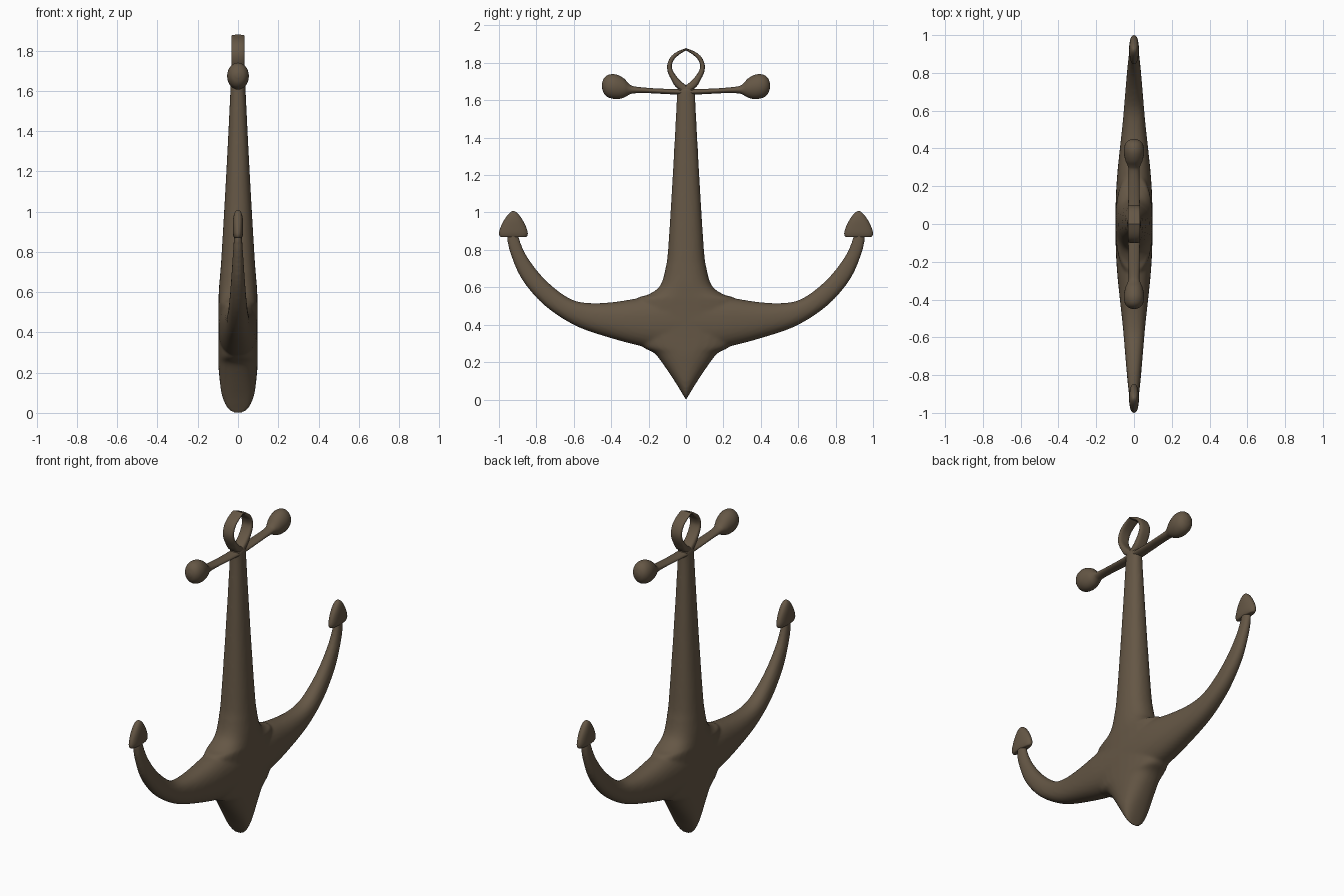
import bpy, bmesh, math
from mathutils import Vector

if "Cube" in bpy.data.objects:
    bpy.data.objects.remove(bpy.data.objects["Cube"])

mat = bpy.data.materials.new("aged_iron")
mat.diffuse_color = (0.13, 0.095, 0.06, 1)
mat.use_nodes = True
mat.node_tree.nodes["Principled BSDF"].inputs["Base Color"].default_value = mat.diffuse_color


def spline(p0, p1, p2, p3, t):
    return 0.5 * (2 * p1 + (p2 - p0) * t + (2 * p0 - 5 * p1 + 4 * p2 - p3) * t * t
                  + (3 * p1 - p0 - 3 * p2 + p3) * t ** 3)


def loft(bm, secs, power=2.3, n=28, steps=4):
    """Skin sections (y1, z1, y2, z2, half depth): edge points in the YZ plane."""
    vs = [Vector(s) for s in secs]
    fine = []
    for i in range(len(vs) - 1):
        a, d = vs[max(i - 1, 0)], vs[min(i + 2, len(vs) - 1)]
        fine += [spline(a, vs[i], vs[i + 1], d, k / steps) for k in range(steps)]
    fine.append(vs[-1])
    rings = []
    for y1, z1, y2, z2, h in fine:
        ring = []
        for k in range(n):
            a = 2 * math.pi * k / n
            c, s = math.cos(a), math.sin(a)
            c = math.copysign(abs(c) ** (2 / power), c)
            s = math.copysign(abs(s) ** (2 / power), s)
            ring.append(bm.verts.new((h * s, (y1 + y2) / 2 + c * (y2 - y1) / 2,
                                      (z1 + z2) / 2 + c * (z2 - z1) / 2)))
        rings.append(ring)
    for r, q in zip(rings, rings[1:]):
        for k in range(n):
            m = (k + 1) % n
            bm.faces.new((r[k], r[m], q[m], q[k]))
    bm.faces.new(rings[0][::-1])
    bm.faces.new(rings[-1])


def finish(name, bm, angle=50):
    bmesh.ops.remove_doubles(bm, verts=bm.verts, dist=1e-5)
    bmesh.ops.recalc_face_normals(bm, faces=bm.faces)
    me = bpy.data.meshes.new(name)
    bm.to_mesh(me)
    bm.free()
    ob = bpy.data.objects.new(name, me)
    bpy.context.collection.objects.link(ob)
    me.materials.append(mat)
    bpy.ops.object.select_all(action='DESELECT')
    ob.select_set(True)
    bpy.context.view_layer.objects.active = ob
    bpy.ops.object.shade_smooth_by_angle(angle=math.radians(angle))
    return ob


def mirrored(half):
    """Add the -y side to a list of sections running outward from y = 0."""
    return [(-a, b, -c, d, h) for a, b, c, d, h in half[:0:-1]] + half


# Shank with flared root and pointed crown: z, half width, half depth
shank = [(0, .002, .025), (.012, .008, .042), (.04, .025, .063), (.1, .062, .083),
         (.2, .13, .095), (.25, .172, .098), (.29, .24, .098), (.4, .28, .098),
         (.53, .27, .098), (.56, .205, .097), (.59, .155, .096), (.63, .128, .094),
         (.7, .11, .088), (.8, .096, .081), (1.2, .071, .058), (1.6, .05, .038),
         (1.65, .052, .036), (1.67, .045, .034)]
# Arms: top edge y, z, bottom edge y, z, half depth
arms = [(0, .58, 0, .26, .098), (.12, .565, .12, .265, .097), (.25, .543, .25, .288, .09),
        (.38, .522, .4, .328, .076), (.5, .515, .57, .385, .06), (.6, .53, .7, .46, .05),
        (.69, .585, .8, .545, .042), (.78, .67, .885, .655, .034),
        (.85, .765, .935, .77, .027), (.885, .84, .955, .845, .022),
        (.897, .89, .953, .89, .018)]
bm = bmesh.new()
loft(bm, [(-w, z, w, z, h) for z, w, h in shank])
loft(bm, mirrored(arms))
body = finish("shank_and_arms", bm)

# Blend shank and arms into one casting
rm = body.modifiers.new("blend", 'REMESH')
rm.mode = 'VOXEL'
rm.voxel_size = .009
rm.use_smooth_shade = True
sm = body.modifiers.new("soften", 'SMOOTH')
sm.factor = .5
sm.iterations = 5

# Flukes: z, half width, half depth
fluke = [(.868, .058, .014), (.872, .072, .02), (.89, .077, .025), (.92, .069, .026),
         (.955, .052, .025), (.985, .032, .02), (1.002, .015, .012), (1.008, .003, .003)]
for side, label in ((1, "right"), (-1, "left")):
    bm = bmesh.new()
    c = .923 * side
    loft(bm, [(c - w, z, c + w, z, h) for z, w, h in fluke])
    finish("fluke_" + label, bm)

# Stock with ball ends: y, centre z, half height, half depth
stock = [(0, 1.645, .016, .033), (.1, 1.647, .014, .031), (.2, 1.652, .014, .029),
         (.28, 1.656, .019, .028), (.305, 1.659, .03, .032), (.33, 1.665, .05, .043),
         (.36, 1.67, .063, .051), (.39, 1.674, .066, .054), (.42, 1.676, .058, .048),
         (.44, 1.677, .038, .033), (.449, 1.678, .012, .012)]
bm = bmesh.new()
loft(bm, mirrored([(y, z - w, y, z + w, h) for y, z, w, h in stock]), power=2)
finish("stock", bm)

# Shackle loop: inner edge y, z, outer edge y, z, half depth
loop = [(0, 1.68, 0, 1.63, .033), (.025, 1.7, .055, 1.672, .033),
        (.055, 1.733, .077, 1.707, .033), (.073, 1.765, .097, 1.75, .033),
        (.075, 1.79, .1, 1.79, .033), (.062, 1.82, .083, 1.83, .033),
        (.035, 1.845, .05, 1.858, .033), (0, 1.867, 0, 1.879, .033)]
bm = bmesh.new()
for s in (1, -1):
    loft(bm, [(a * s, b, c * s, d, h) for a, b, c, d, h in loop], power=3)
finish("shackle_loop", bm)
